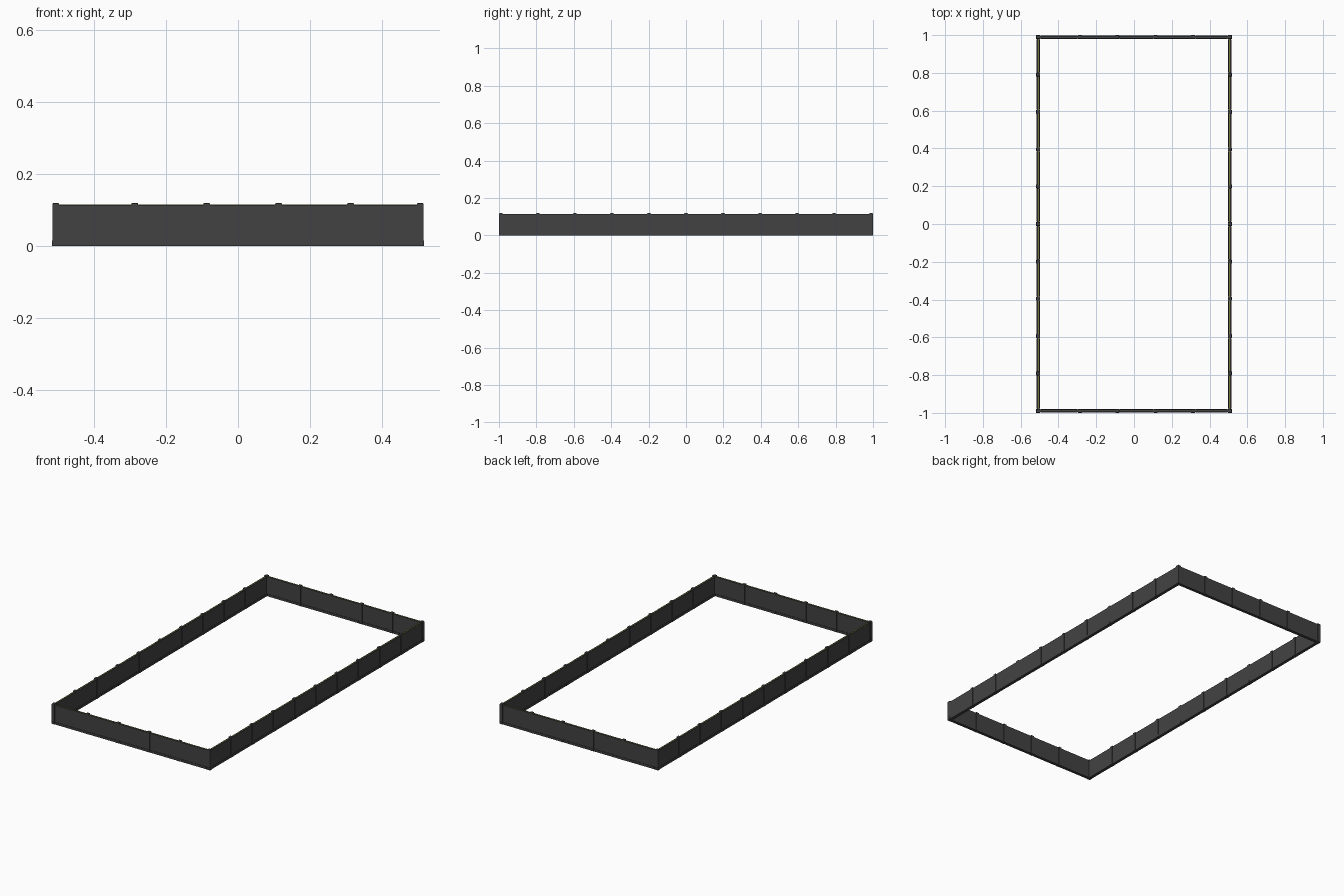
import bpy, bmesh
from mathutils import Vector

if "Cube" in bpy.data.objects:
    bpy.data.objects.remove(bpy.data.objects["Cube"])

def material(name, rgb):
    m = bpy.data.materials.new(name)
    m.diffuse_color = (*rgb, 1)
    m.use_nodes = True
    m.node_tree.nodes["Principled BSDF"].inputs["Base Color"].default_value = m.diffuse_color
    return m

DARK = material("dark grey", (0.055, 0.055, 0.055))
YELLOW = material("dull yellow", (0.45, 0.42, 0.05))

def box(bm, lo, hi, bevel=0.0):
    lo, hi = Vector(lo), Vector(hi)
    vs = bmesh.ops.create_cube(bm, size=1)["verts"]
    for v in vs:
        v.co = (lo + hi) / 2 + Vector([v.co[i] * (hi - lo)[i] for i in range(3)])
    if bevel:
        # chamfer only the edges around the top
        es = {e for v in vs for e in v.link_edges
              if all(abs(w.co.z - hi.z) < 1e-6 for w in e.verts)}
        bmesh.ops.bevel(bm, geom=list(es), offset=bevel, segments=2,
                        affect='EDGES', profile=0.5)

def finish(bm, name, mat):
    me = bpy.data.meshes.new(name)
    bm.to_mesh(me)
    bm.free()
    me.materials.append(mat)
    ob = bpy.data.objects.new(name, me)
    bpy.context.collection.objects.link(ob)

X, Y = 0.507, 0.9895          # wall centre lines
WALL_H, POST_H = 0.113, 0.119
xs = [-X, -0.287, -0.087, 0.113, 0.313, X]
ys = [-Y + 2 * Y * i / 10 for i in range(11)]

def run(name, stops, fixed, along_x):
    """One wall: panels, base boards and top wire between the stops."""
    panels, boards, wire = bmesh.new(), bmesh.new(), bmesh.new()
    def span(bm, a, b, half, z0, z1):
        if along_x:
            box(bm, (a, fixed - half, z0), (b, fixed + half, z1))
        else:
            box(bm, (fixed - half, a, z0), (fixed + half, b, z1))
    for a, b in zip(stops, stops[1:]):
        span(panels, a + 0.006, b - 0.006, 0.0065, 0, WALL_H)
        span(boards, a + 0.012, b - 0.012, 0.009, 0, 0.013)
    span(wire, stops[0], stops[-1], 0.0008, WALL_H - 0.001, WALL_H + 0.0012)
    finish(panels, name + "_panels", DARK)
    finish(boards, name + "_base_boards", DARK)
    finish(wire, name + "_top_wire", YELLOW)

run("front_wall", xs, -Y, True)
run("back_wall", xs, Y, True)
run("left_wall", ys, -X, False)
run("right_wall", ys, X, False)

# posts with rounded caps and wider feet
def post(bm, x, y, hx, hy):
    box(bm, (x - hx, y - hy, 0), (x + hx, y + hy, POST_H), 0.003)
    box(bm, (x - 0.0105, y - 0.0105, 0), (x + 0.0105, y + 0.0105, 0.014))

posts = bmesh.new()
for y in (-Y, Y):
    for x in xs:
        corner = abs(x) == X
        post(posts, x, y, 0.009 if corner else 0.0095, 0.009)
for x in (-X, X):
    for y in ys[1:-1]:
        post(posts, x, y, 0.009, 0.0095)
finish(posts, "posts", DARK)
